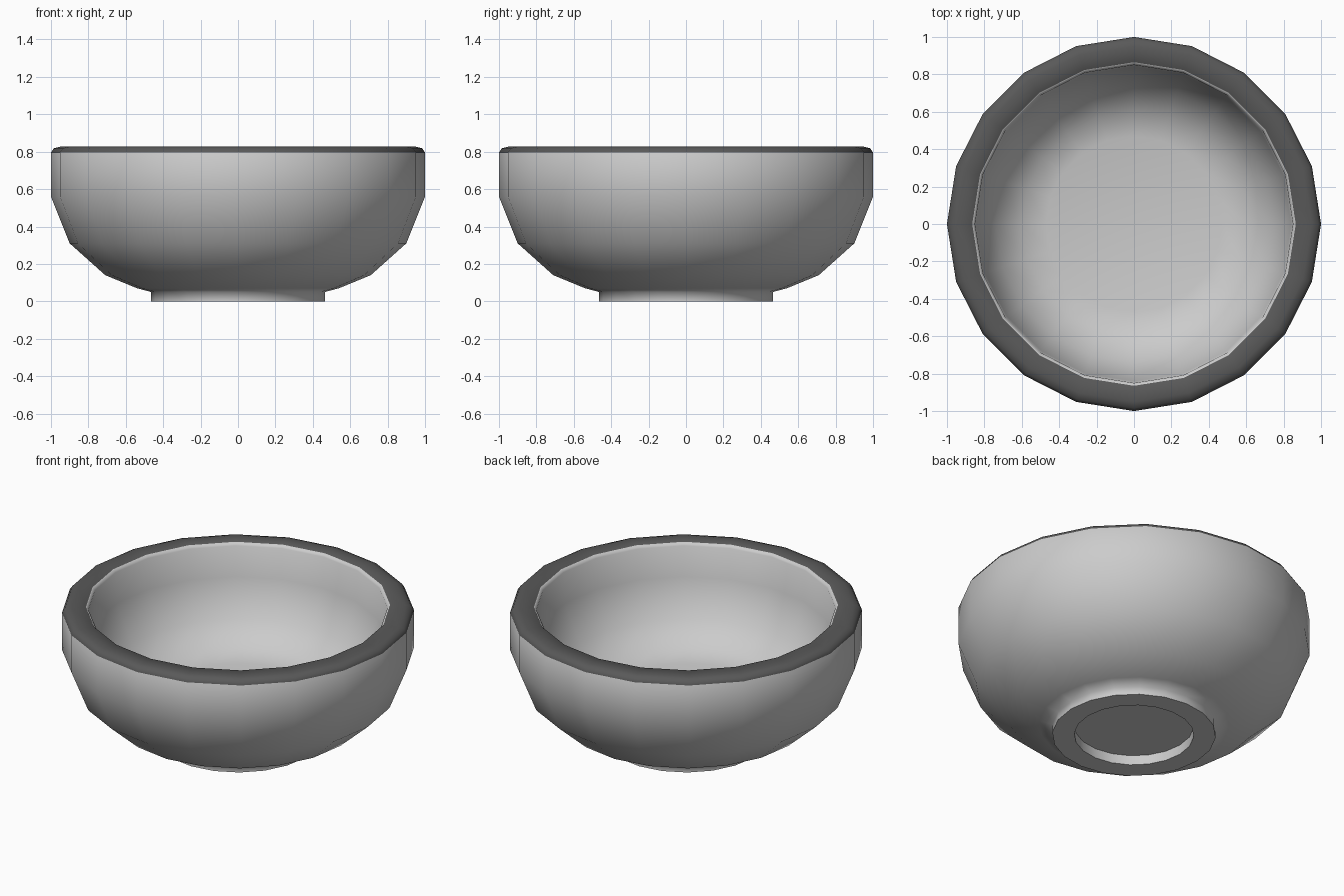
import bpy, bmesh, math

if "Cube" in bpy.data.objects:
    bpy.data.objects.remove(bpy.data.objects["Cube"])

SIDES = 20

# Closed profile (radius, height): recess under foot, outer wall, rim, inner wall
profile = [
    (0, 0.06), (0.34, 0.06), (0.34, 0), (0.465, 0), (0.465, 0.05),
    (0.54, 0.07), (0.71, 0.14), (0.90, 0.31), (1.0, 0.56), (1.0, 0.795),
    (0.985, 0.818), (0.95, 0.827), (0.865, 0.827), (0.85, 0.81),
    (0.84, 0.62), (0.74, 0.40), (0.60, 0.28), (0.47, 0.25), (0, 0.25),
]


def lathe(name, points, sides):
    bm = bmesh.new()
    verts = [bm.verts.new((r, 0, z)) for r, z in points]
    edges = [bm.edges.new(pair) for pair in zip(verts, verts[1:])]
    bmesh.ops.spin(bm, geom=verts + edges, cent=(0, 0, 0), axis=(0, 0, 1),
                   angle=math.tau, steps=sides, use_merge=True)
    bmesh.ops.remove_doubles(bm, verts=bm.verts[:], dist=1e-4)
    bmesh.ops.recalc_face_normals(bm, faces=bm.faces[:])
    # Dark glaze on the lip
    for f in bm.faces:
        c = f.calc_center_median()
        if c.z > 0.8 and c.xy.length > 0.87:
            f.material_index = 1
    mesh = bpy.data.meshes.new(name)
    bm.to_mesh(mesh)
    bm.free()
    obj = bpy.data.objects.new(name, mesh)
    bpy.context.collection.objects.link(obj)
    return obj


# Bowl with foot ring
bowl = lathe("bowl", profile, SIDES)
for name, shade in (("body_grey", 0.8), ("lip_dark", 0.1)):
    mat = bpy.data.materials.new(name)
    mat.diffuse_color = (shade, shade, shade, 1)
    mat.use_nodes = True
    mat.node_tree.nodes["Principled BSDF"].inputs["Base Color"].default_value = mat.diffuse_color
    bowl.data.materials.append(mat)
bpy.context.view_layer.objects.active = bowl
bowl.select_set(True)
bpy.ops.object.shade_smooth_by_angle(angle=math.radians(80))
